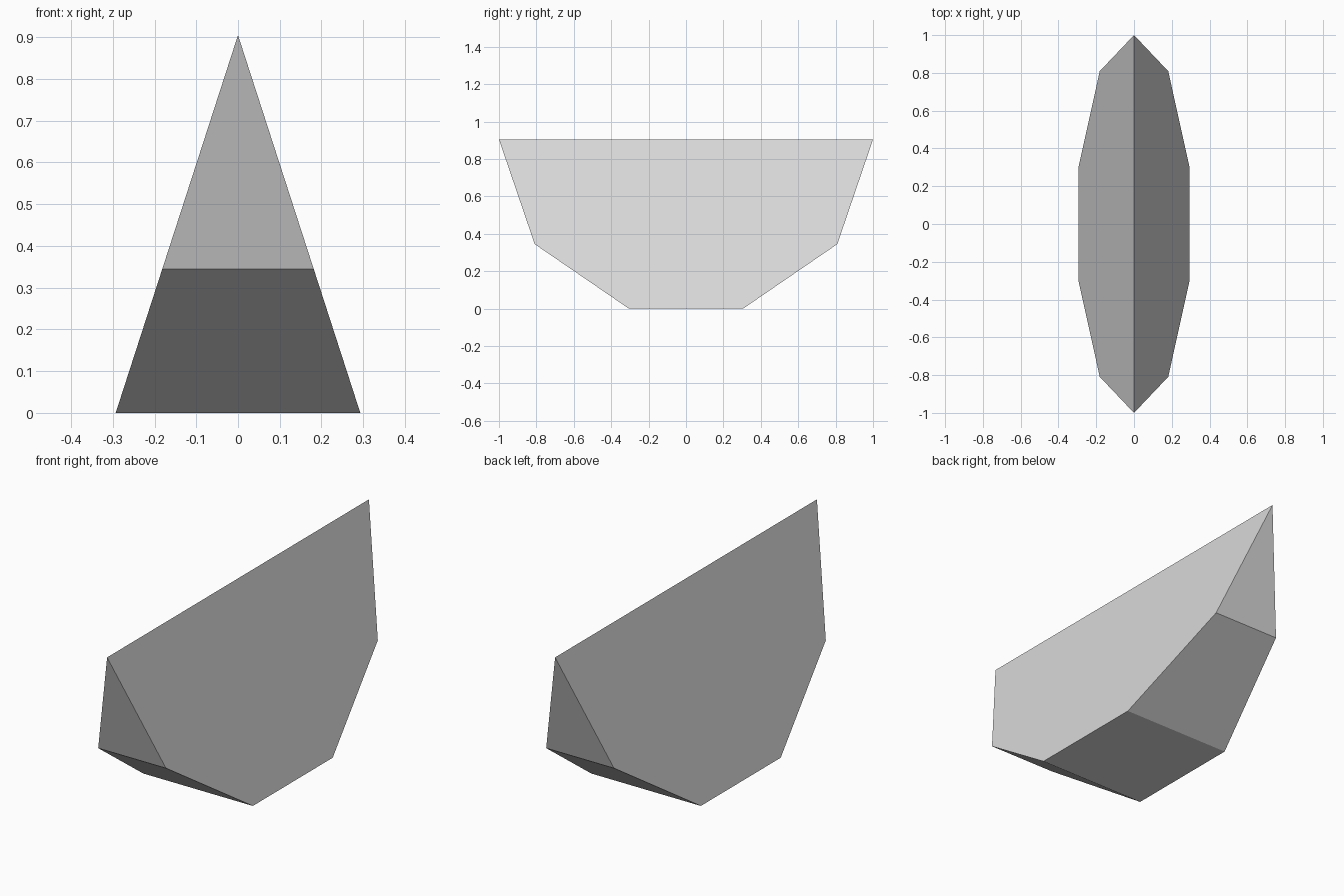
import bpy
import bmesh

cube = bpy.data.objects.get("Cube")
if cube:
    bpy.data.objects.remove(cube, do_unlink=True)

# Plain grey material
grey = bpy.data.materials.new("light_grey")
grey.use_nodes = True
colour = (0.7, 0.7, 0.7, 1.0)
grey.diffuse_color = colour
grey.node_tree.nodes["Principled BSDF"].inputs["Base Color"].default_value = colour

# One quarter of the outline, from the ridge tip down to the base corner
HEIGHT = 0.905
HALF_WIDTH = 0.293
profile = [(1.0, HEIGHT), (0.809, 0.345), (0.305, 0.0)]

# Mirror the corners: the sides lean inward to meet at the top ridge
bm = bmesh.new()
rings = {}
for side in (1, -1):
    outline = profile + [(-y, z) for y, z in reversed(profile)]
    rings[side] = [
        bm.verts.new((side * HALF_WIDTH * (1 - z / HEIGHT), y, z))
        for y, z in outline
    ]

# Two sloping sides, and the faceted strip that joins them underneath
left, right = rings[1], rings[-1]
bm.faces.new(left)
bm.faces.new(right[::-1])
for i in range(len(left) - 1):
    bm.faces.new((left[i], right[i], right[i + 1], left[i + 1]))

# Join the two coincident ridges into a single sharp edge
bmesh.ops.remove_doubles(bm, verts=bm.verts[:], dist=0.0001)
bmesh.ops.recalc_face_normals(bm, faces=bm.faces[:])

mesh = bpy.data.meshes.new("faceted_wedge")
bm.to_mesh(mesh)
bm.free()
mesh.materials.append(grey)
wedge = bpy.data.objects.new("faceted_wedge", mesh)
bpy.context.collection.objects.link(wedge)
